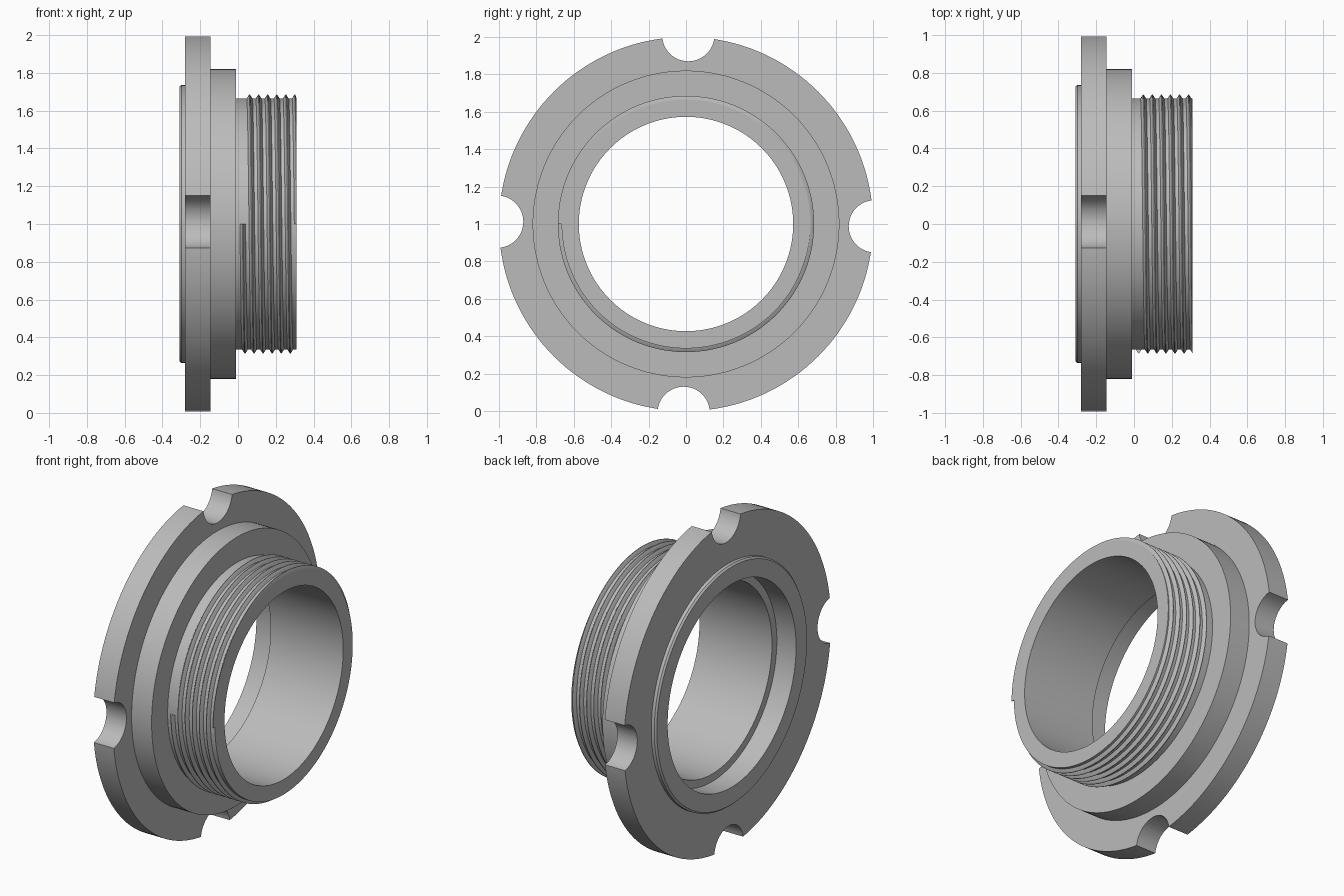
import bpy, bmesh, math

if "Cube" in bpy.data.objects:
    bpy.data.objects.remove(bpy.data.objects["Cube"], do_unlink=True)

GREY = (0.5, 0.5, 0.5, 1)
metal = bpy.data.materials.new("plain_grey_metal")
metal.use_nodes = True
metal.diffuse_color = GREY
metal.node_tree.nodes["Principled BSDF"].inputs["Base Color"].default_value = GREY

SEGMENTS = 144
END_X = 0.31


def ring_point(x, radius, angle):
    """Point around the horizontal axis, angle measured from +y towards +z."""
    return (x, radius * math.cos(angle), 1 + radius * math.sin(angle))


def make_object(name, bm):
    bmesh.ops.recalc_face_normals(bm, faces=bm.faces)
    mesh = bpy.data.meshes.new(name)
    bm.to_mesh(mesh)
    bm.free()
    mesh.materials.append(metal)
    obj = bpy.data.objects.new(name, mesh)
    bpy.context.collection.objects.link(obj)
    return obj


def select_only(obj):
    bpy.ops.object.select_all(action="DESELECT")
    obj.select_set(True)
    bpy.context.view_layer.objects.active = obj


def bridge(bm, loop_a, loop_b):
    n = len(loop_a)
    for i in range(n):
        j = (i + 1) % n
        bm.faces.new((loop_a[i], loop_a[j], loop_b[j], loop_b[i]))


# Turned body: closed profile of (x, radius) swept around the axis
profile = [
    (-0.31, 0.62), (-0.31, 0.725), (-0.30, 0.735), (-0.28, 0.735),
    (-0.28, 1.0), (-0.145, 1.0), (-0.145, 0.82), (-0.01, 0.82),
    (-0.01, 0.665), (END_X, 0.665), (END_X, 0.573),
    (-0.18, 0.573), (-0.18, 0.62),
]
bm = bmesh.new()
loops = [[bm.verts.new(ring_point(x, r, math.tau * s / SEGMENTS)) for x, r in profile]
         for s in range(SEGMENTS)]
for s in range(SEGMENTS):
    bridge(bm, loops[s], loops[(s + 1) % SEGMENTS])
body = make_object("flanged_collar", bm)

# Four round spanner notches cut into the flange rim
bm = bmesh.new()
for k in range(4):
    _, cy, cz = ring_point(0, 1.01, math.radians(90 * k - 0.7))
    ends = [[bm.verts.new((x, cy + 0.14 * math.cos(math.tau * i / 48),
                           cz + 0.14 * math.sin(math.tau * i / 48))) for i in range(48)]
            for x in (-0.4, -0.08)]
    bridge(bm, *ends)
    for end in ends:
        bm.faces.new(end)
cutter = make_object("notch_cutter", bm)
cutter.hide_render = True
cut = body.modifiers.new("notches", "BOOLEAN")
cut.operation = "DIFFERENCE"
cut.solver = "EXACT"
cut.object = cutter
select_only(body)
bpy.ops.object.modifier_apply(modifier=cut.name)
bpy.data.objects.remove(cutter, do_unlink=True)
bpy.ops.object.shade_smooth_by_angle(angle=math.radians(30))

# Helical screw thread, trimmed at the end of the barrel
TURNS, PITCH, START_X = 6, 0.048, 0.025
section = [(-0.017, 0.655), (-0.015, 0.665), (-0.002, 0.685),
           (0.002, 0.685), (0.015, 0.665), (0.017, 0.655)]
bm = bmesh.new()
steps = TURNS * SEGMENTS
thread = []
for s in range(steps + 1):
    turn = s / SEGMENTS
    angle = math.pi + math.tau * turn
    thread.append([bm.verts.new(ring_point(min(START_X + PITCH * turn + dx, END_X), r, angle))
                   for dx, r in section])
for a, b in zip(thread, thread[1:]):
    bridge(bm, a, b)
bm.faces.new(thread[0])
bm.faces.new(thread[-1])
screw = make_object("screw_thread", bm)
select_only(screw)
bpy.ops.object.shade_smooth_by_angle(angle=math.radians(30))
